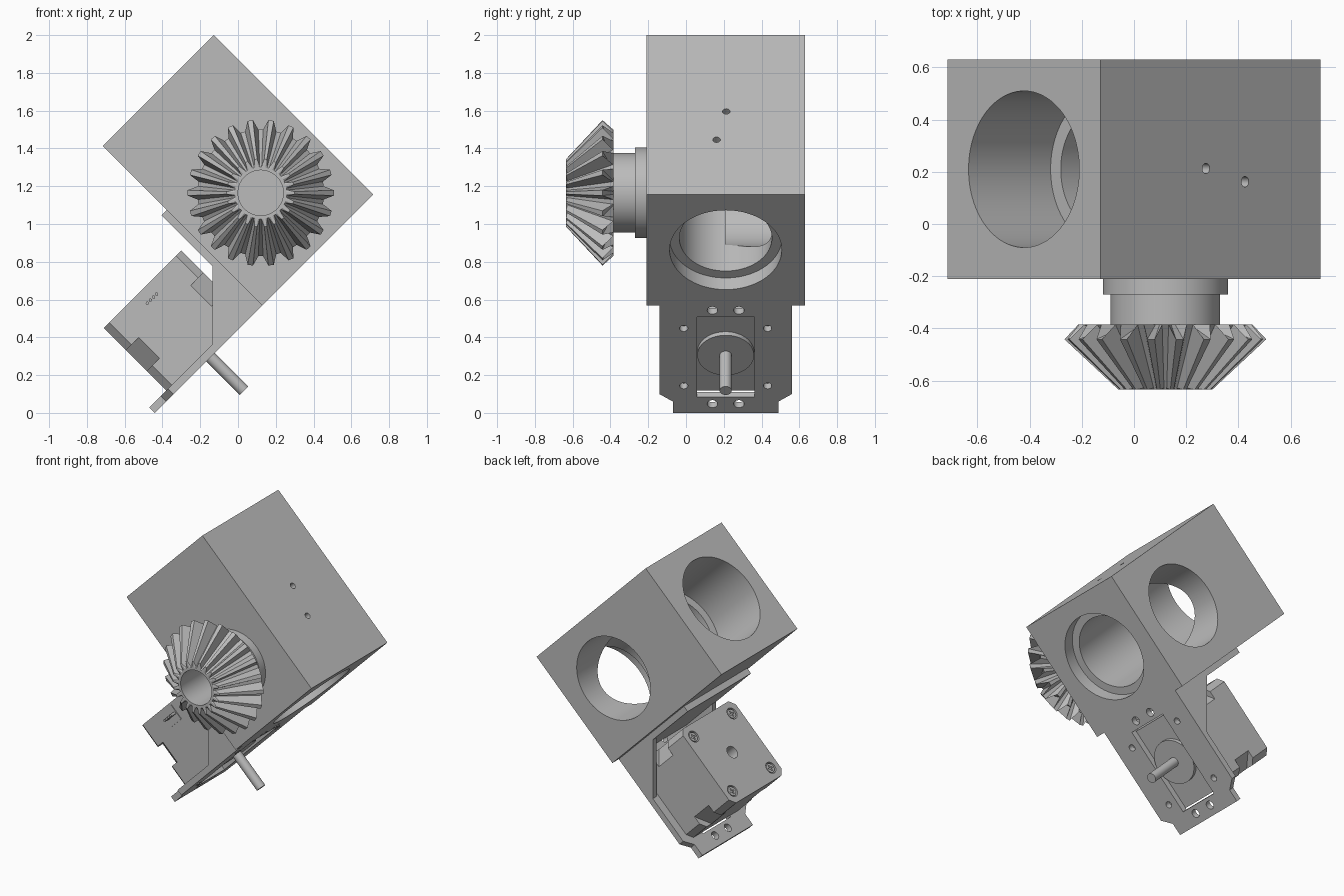
import bpy, bmesh, math
from mathutils import Matrix

if "Cube" in bpy.data.objects:
    bpy.data.objects.remove(bpy.data.objects["Cube"])

grey = bpy.data.materials.new("plain_grey")
grey.use_nodes = True
grey.diffuse_color = (0.5, 0.5, 0.5, 1)
grey.node_tree.nodes["Principled BSDF"].inputs["Base Color"].default_value = (0.5, 0.5, 0.5, 1)

# The assembly is tilted 45 degrees: local x runs down-right, local z up-right
TILT = Matrix.Translation((0, 0, 1.285)) @ Matrix.Rotation(math.radians(45), 4, 'Y')
MID = 0.21        # shared centre line in y
MOTOR = -0.803    # motor axis height in the tilted frame
AXES = {'X': lambda a, b, h: (h, a, b),
        'Y': lambda a, b, h: (a, h, b),
        'Z': lambda a, b, h: (a, b, h)}
parts = []


def finish(name, bm):
    bmesh.ops.recalc_face_normals(bm, faces=bm.faces)
    mesh = bpy.data.meshes.new(name)
    bm.to_mesh(mesh)
    bm.free()
    mesh.transform(TILT)
    mesh.materials.append(grey)
    obj = bpy.data.objects.new(name, mesh)
    bpy.context.collection.objects.link(obj)
    parts.append(obj)
    return obj


def prism(name, points, lo, hi, axis):
    """Extrude an outline along one local axis."""
    bm = bmesh.new()
    ends = [[bm.verts.new(AXES[axis](a, b, h)) for a, b in points] for h in (lo, hi)]
    bm.faces.new(ends[0])
    bm.faces.new(ends[1])
    for i in range(len(points)):
        j = (i + 1) % len(points)
        bm.faces.new((ends[0][i], ends[0][j], ends[1][j], ends[1][i]))
    return finish(name, bm)


def rect(a0, a1, b0, b1):
    return [(a0, b0), (a1, b0), (a1, b1), (a0, b1)]


def octagon(a, b, half, cut):
    s = half - cut
    return [(a + x, b + z) for x, z in ((-s, -half), (s, -half), (half, -s), (half, s),
                                        (s, half), (-s, half), (-half, s), (-half, -s))]


def cylinder(name, a, b, r, lo, hi, axis, n=64):
    turn = [2 * math.pi * i / n for i in range(n)]
    return prism(name, [(a + r * math.cos(t), b + r * math.sin(t)) for t in turn], lo, hi, axis)


def carve(obj, cutters):
    """Subtract the cutters, then discard them."""
    for cutter in cutters:
        mod = obj.modifiers.new("cut", 'BOOLEAN')
        mod.operation, mod.solver, mod.object = 'DIFFERENCE', 'EXACT', cutter
    bpy.context.view_layer.update()
    graph = bpy.context.evaluated_depsgraph_get()
    mesh = bpy.data.meshes.new_from_object(obj.evaluated_get(graph))
    obj.modifiers.clear()
    obj.data = mesh
    for cutter in cutters:
        parts.remove(cutter)
        bpy.data.objects.remove(cutter)


# Housing block with stepped bore, rear opening and two set-screw holes
block = prism("housing_block", rect(-0.597, 0.597, -0.415, 0.415), -0.21, 0.63, 'Y')
carve(block, [
    cylinder("cut", MID, 0, 0.30, -0.7, -0.152, 'X', 96),
    cylinder("cut", MID, 0, 0.245, -0.2, 0.7, 'X', 96),
    cylinder("cut", MID, 0, 0.297, 0.51, 0.7, 'X', 96),
    cylinder("cut", 0.17, 0, 0.285, MID, 0.7, 'Y', 96),
    cylinder("cut", -0.025, 0.213, 0.02, 0.1, 0.5, 'Z', 24),
    cylinder("cut", 0.187, 0.162, 0.02, 0.1, 0.5, 'Z', 24)])

# Motor mounting plate with notched lower corners
half_outline = [(0.28, -1.22), (0.28, -1.135), (0.35, -1.08), (0.35, -0.415)]
outline = [(MID + a, b) for a, b in half_outline]
outline += [(MID - a, b) for a, b in reversed(half_outline)]
plate = prism("mount_plate", outline, 0.556, 0.597, 'X')
cuts = [prism("cut", rect(MID - 0.152, MID + 0.152, MOTOR - 0.3, MOTOR + 0.3), 0.5, 0.7, 'X')]
for side in (-1, 1):
    for end in (-1, 1):
        cuts.append(cylinder("cut", MID + side * 0.07, MOTOR + end * 0.35, 0.028, 0.5, 0.7, 'X', 24))
        cuts.append(cylinder("cut", MID + side * 0.222, MOTOR + end * 0.215, 0.022, 0.5, 0.7, 'X', 24))
carve(plate, cuts)

# Bracket flange under the block and its two triangular gussets
prism("bracket_flange", rect(-0.117, 0.556, -0.456, -0.415), MID - 0.35, MID + 0.35, 'Y')
for name, y in (("front_gusset", MID - 0.35), ("rear_gusset", MID + 0.31)):
    prism(name, [(0.265, -0.456), (0.556, -0.747), (0.556, -0.456)], y, y + 0.04, 'Y')

# Motor: two end caps around a core with larger corner chamfers
rear_cap = prism("motor_rear_cap", octagon(MID, MOTOR, 0.29, 0.04), 0.088, 0.255, 'X')
prism("motor_core", octagon(MID, MOTOR, 0.29, 0.095), 0.255, 0.41, 'X')
prism("motor_front_cap", octagon(MID, MOTOR, 0.29, 0.04), 0.41, 0.556, 'X')
cylinder("motor_boss", MID, MOTOR, 0.15, 0.55, 0.583, 'X')
cylinder("motor_shaft", MID, MOTOR, 0.032, 0.55, 0.848, 'X', 32)

# Rear shaft hole, screw recesses and crossed screw heads
corners = [(MID + i * 0.212, MOTOR + j * 0.212) for i in (-1, 1) for j in (-1, 1)]
carve(rear_cap, [cylinder("cut", MID, MOTOR, 0.042, 0.05, 0.2, 'X', 32)] +
      [cylinder("cut", a, b, 0.04, 0.05, 0.11, 'X', 32) for a, b in corners])
for a, b in corners:
    head = cylinder("motor_screw", a, b, 0.032, 0.092, 0.115, 'X', 32)
    carve(head, [prism("cut", rect(a - w, a + w, b - h, b + h), 0.08, 0.102, 'X')
                 for w, h in ((0.02, 0.005), (0.005, 0.02))])

# Motor connector with four pins
front = MID - 0.29
prism("connector", rect(0.104, 0.214, MOTOR - 0.05, MOTOR + 0.05), front - 0.005, front + 0.01, 'Y')
for i in range(4):
    cylinder("connector_pin", 0.159, MOTOR + (i - 1.5) * 0.023, 0.009, front - 0.05, front, 'Y', 12)

# Bevel gear: rings of (root radius, root y, tip radius, tip y), hub to blind bore
TEETH = 22
rings = [(0.24, -0.205), (0.24, -0.27), (0.21, -0.27), (0.21, -0.385),
         (0.335, -0.385, 0.387, -0.442), (0.142, -0.628, 0.18, -0.635),
         (0.138, -0.635), (0.12, -0.635), (0.12, -0.25)]
bm = bmesh.new()
loops = []
for ring in rings:
    root, tip = ring[:2], ring[-2:]
    loop = []
    for t in range(TEETH):
        for offset, (r, y) in ((-0.37, root), (-0.13, tip), (0.13, tip), (0.37, root)):
            angle = math.radians(45) + 2 * math.pi * (t + offset) / TEETH
            loop.append(bm.verts.new((0.17 + r * math.cos(angle), y, r * math.sin(angle))))
    loops.append(loop)
for low, high in zip(loops, loops[1:]):
    for i in range(len(low)):
        j = (i + 1) % len(low)
        bm.faces.new((low[i], low[j], high[j], high[i]))
bm.faces.new(loops[0])
bm.faces.new(loops[-1])
finish("bevel_gear", bm)

# Smooth the round surfaces and keep edges crisp
bpy.ops.object.select_all(action='DESELECT')
for obj in parts:
    obj.select_set(True)
bpy.context.view_layer.objects.active = block
bpy.ops.object.shade_smooth_by_angle(angle=math.radians(25))
